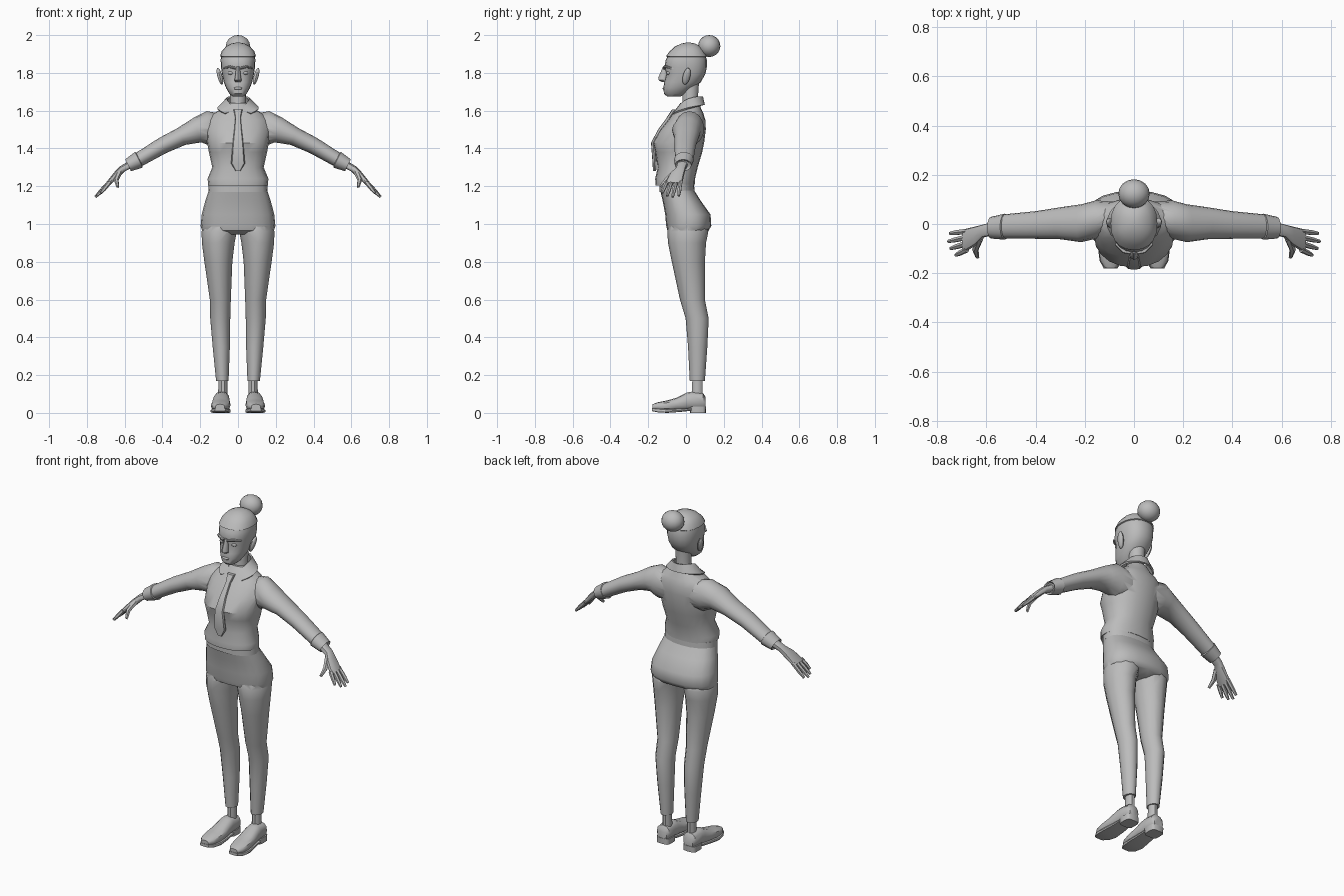
import bpy, bmesh, math
from mathutils import Vector

if "Cube" in bpy.data.objects:
    bpy.data.objects.remove(bpy.data.objects["Cube"])

grey = bpy.data.materials.new("plain grey")
grey.diffuse_color = (0.5, 0.5, 0.5, 1)
grey.use_nodes = True
grey.node_tree.nodes["Principled BSDF"].inputs["Base Color"].default_value = grey.diffuse_color


def finish(name, bm, mirror=False, angle=40, solid=0):
    bmesh.ops.recalc_face_normals(bm, faces=bm.faces)
    me = bpy.data.meshes.new(name)
    bm.to_mesh(me)
    bm.free()
    me.materials.append(grey)
    ob = bpy.data.objects.new(name, me)
    bpy.context.collection.objects.link(ob)
    bpy.ops.object.select_all(action='DESELECT')
    bpy.context.view_layer.objects.active = ob
    ob.select_set(True)
    if solid:
        m = ob.modifiers.new("solid", 'SOLIDIFY')
        m.thickness = solid
        m.offset = 0
        bpy.ops.object.modifier_apply(modifier=m.name)
    if mirror:
        m = ob.modifiers.new("mirror", 'MIRROR')
        m.use_mirror_merge = False
        bpy.ops.object.modifier_apply(modifier=m.name)
    bpy.ops.object.shade_smooth_by_angle(angle=math.radians(angle))
    return ob


def skin(name, rings, caps=True, closed=True, **kw):
    bm = bmesh.new()
    vs = [[bm.verts.new(p) for p in r] for r in rings]
    n = len(vs[0])
    for a, b in zip(vs, vs[1:]):
        for i in range(n if closed else n - 1):
            j = (i + 1) % n
            bm.faces.new((a[i], a[j], b[j], b[i]))
    if caps:
        bm.faces.new(vs[0])
        bm.faces.new(vs[-1])
    return finish(name, bm, **kw)


def section(c, u, v, n=16, p=2.0):
    """Superellipse ring around c with half axes u and v."""
    out = []
    for k in range(n):
        t = 2 * math.pi * k / n
        f = lambda w: math.copysign(abs(w) ** (2 / p), w) if abs(w) > 1e-6 else 0
        out.append(Vector(c) + Vector(u) * f(math.cos(t)) + Vector(v) * f(math.sin(t)))
    return out


def upright(name, rows, n=16, p=2.0, **kw):
    """Rows: z, left x, right x, front y, back y."""
    return skin(name, [section(((a + b) / 2, (f + k) / 2, z), ((b - a) / 2, 0, 0),
                               (0, (k - f) / 2, 0), n, p) for z, a, b, f, k in rows], **kw)


def centred(rows):
    return [(z, -r, r, f, b) for z, r, f, b in rows]


def limb(name, rows, n=12, p=2.0, **kw):
    """Rows along an arm: x, z, y, half height, half depth, tilt."""
    rings = []
    for x, z, y, h, w, t in rows:
        t = math.radians(t)
        rings.append(section((x, y, z), (h * math.sin(t), 0, h * math.cos(t)), (0, w, 0), n, p))
    return skin(name, rings, mirror=True, **kw)


def tube(name, pts, n=6):
    """Pts: (position, radius)."""
    d = (Vector(pts[-1][0]) - Vector(pts[0][0])).normalized()
    u = d.cross(Vector((0, 1, 0))).normalized()
    v = d.cross(u)
    return skin(name, [section(c, u * r, v * r, n) for c, r in pts], mirror=True)


def lengthwise(name, rows, n=12, p=2.4, **kw):
    """Rows along y: y, centre x, half width, bottom z, top z."""
    return skin(name, [section((x, y, (a + b) / 2), (w, 0, 0), (0, 0, (b - a) / 2), n, p)
                       for y, x, w, a, b in rows], mirror=True, **kw)


def ball(name, c, s, mirror=False, seg=16):
    bm = bmesh.new()
    bmesh.ops.create_uvsphere(bm, u_segments=seg, v_segments=seg // 2 + 2, radius=1)
    for v in bm.verts:
        v.co = Vector(c) + v.co * Vector(s)
    return finish(name, bm, mirror)


def union(a, b):
    m = a.modifiers.new("join", 'BOOLEAN')
    m.operation = 'UNION'
    m.object = b
    bpy.ops.object.select_all(action='DESELECT')
    bpy.context.view_layer.objects.active = a
    a.select_set(True)
    bpy.ops.object.modifier_apply(modifier=m.name)
    bpy.data.objects.remove(b)
    bpy.ops.object.shade_smooth_by_angle(angle=math.radians(40))


# shirt: torso joined with sleeves
shirt = upright("shirt", centred([
    (1.205, .158, -.162, .046), (1.24, .161, -.163, .048), (1.30, .136, -.15, .062),
    (1.38, .154, -.163, .086), (1.43, .163, -.176, .096), (1.50, .168, -.136, .105),
    (1.55, .162, -.095, .103), (1.585, .13, -.07, .092), (1.61, .085, -.052, .08),
    (1.64, .055, -.03, .07)]), n=20, p=2.2)
sleeves = limb("sleeves", [
    (.07, 1.50, .03, .08, .06, 0), (.155, 1.505, .018, .093, .078, 6),
    (.215, 1.497, .003, .068, .077, 18), (.30, 1.463, .003, .049, .065, 26),
    (.40, 1.415, -.004, .044, .056, 28), (.53, 1.338, -.01, .038, .049, 29)], n=16)
union(shirt, sleeves)
limb("cuffs", [(.522, 1.342, -.011, .04, .048, 26), (.525, 1.34, -.011, .046, .053, 26),
               (.582, 1.311, -.015, .035, .044, 26), (.575, 1.315, -.015, .026, .034, 26)])

# collar wrapped around the neck
top, low = [], []
for k in range(15):
    t = math.radians(-165 + 330 * k / 14)
    s = abs(t) / math.radians(165)
    top.append((.058 * math.sin(t), .02 + .065 * math.cos(t), 1.675 - .075 * s ** 3))
    low.append((.108 * math.sin(t * .85), .005 + .09 * math.cos(t * .85), 1.63 - .047 * s ** 2))
skin("collar", [top, low], caps=False, closed=False, solid=.01)

# tie
upright("tie_knot", centred([(1.605, .024, -.075, -.045), (1.56, .014, -.105, -.075)]), n=8, p=3)
upright("tie", centred([(1.565, .014, -.1, -.075), (1.50, .02, -.148, -.125), (1.43, .028, -.185, -.165),
                        (1.32, .037, -.177, -.155), (1.28, .012, -.175, -.158)]), n=8, p=4)

# trousers: hips joined with creased legs
hips = upright("trousers", centred([
    (.945, .12, -.06, .07), (.965, .19, -.098, .12), (.99, .198, -.105, .134), (1.05, .192, -.11, .13),
    (1.12, .174, -.123, .08), (1.18, .154, -.137, .042)]), n=20, p=2.4)
legs = upright("legs", [
    (.168, .05, .116, .02, .1), (.35, .043, .134, .011, .113), (.50, .041, .147, -.002, .12),
    (.60, .038, .149, -.032, .1), (.80, .03, .178, -.075, .1), (.90, .018, .191, -.095, .106),
    (.96, .006, .193, -.099, .118), (1.04, .02, .165, -.08, .09)], n=12, p=1.9, mirror=True)
union(hips, legs)
upright("waistband", centred([(1.17, .157, -.14, .045), (1.21, .155, -.14, .043)]), n=20, p=2.3)

# ankles and shoes
upright("ankles", [(.08, .055, .105, .03, .09), (.18, .056, .104, .032, .09)], n=10, mirror=True)
lengthwise("shoes", [
    (.103, .086, .03, .02, .085), (.09, .086, .041, .018, .105), (.03, .087, .043, .015, .112),
    (.005, .088, .045, .012, .108), (-.05, .09, .05, .01, .08), (-.1, .092, .052, .01, .066),
    (-.15, .094, .043, .012, .056), (-.177, .095, .025, .016, .046)])
lengthwise("soles", [(.03, .088, .042, .012, .026), (-.03, .089, .048, .005, .022),
                     (-.1, .092, .054, 0, .02), (-.15, .094, .046, .003, .022),
                     (-.18, .095, .028, .009, .026)], p=5)
upright("shoe_heels", [(0, .046, .128, .022, .105), (.034, .045, .129, .02, .106)], p=4, mirror=True)

# hands
limb("hands", [(.565, 1.318, -.018, .02, .028, 26), (.612, 1.292, -.028, .018, .026, 38),
               (.64, 1.264, -.047, .018, .038, 45), (.69, 1.211, -.068, .012, .047, 46)], p=2.6)
for name, y, tip in (("little_fingers", -.03, (.748, -.038, 1.15)), ("ring_fingers", -.054, (.755, -.071, 1.143)),
                     ("middle_fingers", -.079, (.746, -.1, 1.149)), ("index_fingers", -.104, (.725, -.127, 1.164))):
    base = Vector((.68, y, 1.222))
    tube(name, [(base, .012), (base.lerp(Vector(tip), .6), .011), (tip, .007)])
tube("thumbs", [((.628, -.06, 1.272), .016), ((.645, -.105, 1.232), .013), ((.637, -.135, 1.197), .008)])

# neck and head
upright("neck", centred([(1.58, .05, -.03, .07), (1.64, .042, -.018, .062), (1.75, .044, -.025, .07)]), n=14)
upright("head", centred([
    (1.675, .028, -.1, -.03), (1.69, .046, -.117, .0), (1.72, .063, -.119, .035), (1.75, .075, -.116, .078),
    (1.795, .085, -.104, .103), (1.83, .09, -.115, .11), (1.87, .092, -.107, .11),
    (1.9, .086, -.09, .1)]), n=20, p=2.3)
upright("hair", centred([
    (1.885, .09, -.1, .108), (1.888, .095, -.106, .111), (1.915, .086, -.086, .097), (1.94, .064, -.058, .077),
    (1.955, .035, -.025, .05), (1.96, .012, .0, .025)]), n=20, p=2.3)
ball("hair_bun", (0, .123, 1.942), (.064, .059, .058))

# ears
bm = bmesh.new()
bmesh.ops.create_uvsphere(bm, u_segments=10, v_segments=8, radius=1)
for v in bm.verts:
    z = v.co.z * .045
    v.co = Vector((.096 + v.co.x * .014 + z * .25, .003 + v.co.y * .02 + z * .2, 1.782 + z))
finish("ears", bm, mirror=True)

# nose, brows, eyes and lips
upright("nose", centred([(1.835, .009, -.121, -.095), (1.775, .016, -.147, -.095),
                         (1.762, .02, -.146, -.095), (1.752, .015, -.128, -.095)]), n=8, p=1.8)
skin("brows", [section((x, y, z), (0, .012, 0), (0, 0, h), 8, 3) for x, y, z, h in
               ((.012, -.112, 1.825, .007), (.045, -.106, 1.833, .007), (.076, -.075, 1.825, .004))], mirror=True)
ball("eyes", (.037, -.09, 1.8), (.018, .014, .011), mirror=True, seg=10)
ball("lips", (0, -.114, 1.718), (.024, .01, .008), seg=10)
